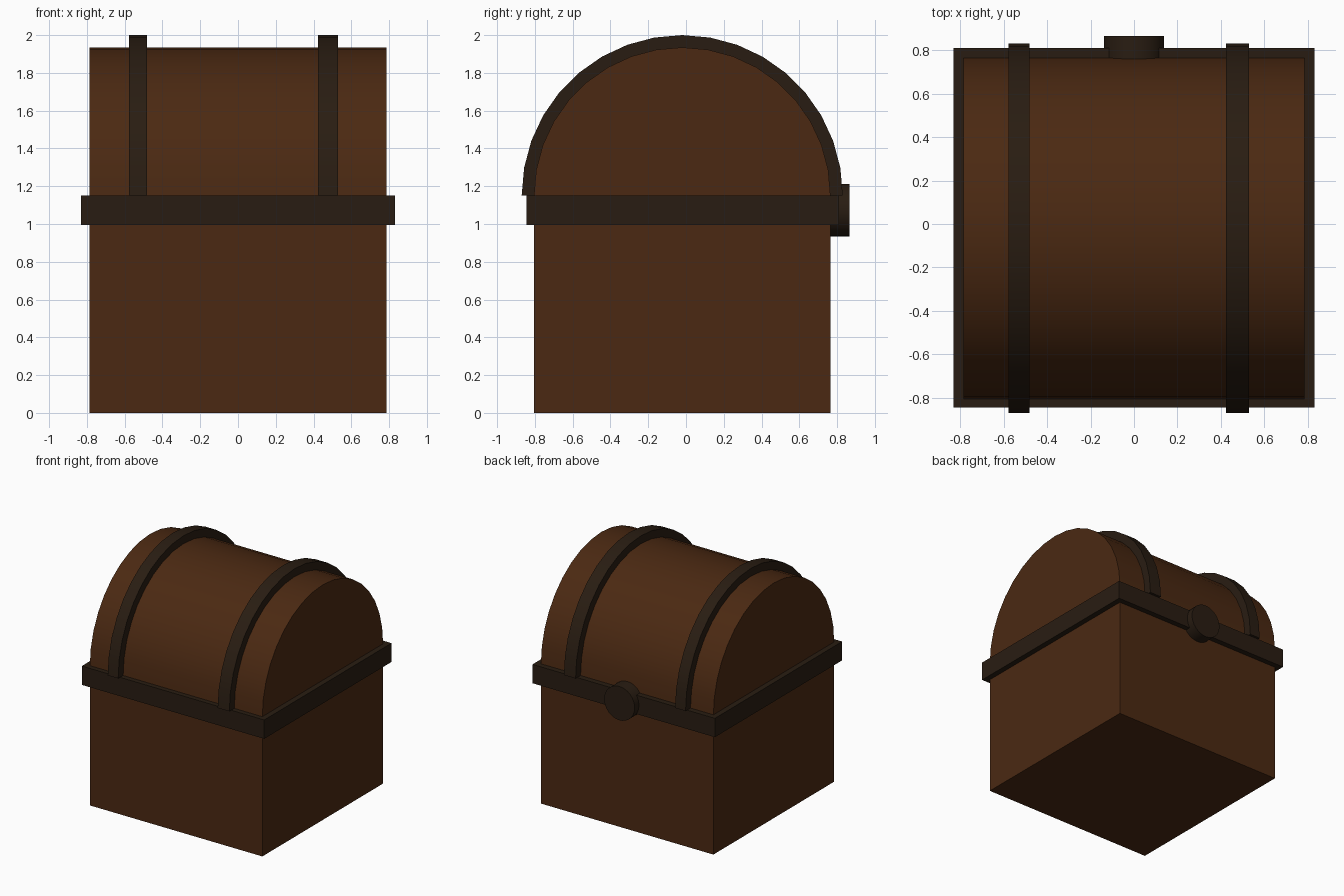
import bpy, bmesh
from math import pi, cos, sin, radians

if "Cube" in bpy.data.objects:
    bpy.data.objects.remove(bpy.data.objects["Cube"])

CY = -0.02      # depth centre of the chest
LID_Z = 1.15    # hinge height, centre of the lid arc
SEGS = 18       # facets along the half circle


def material(name, rgb):
    m = bpy.data.materials.new(name)
    m.diffuse_color = (*rgb, 1)
    m.use_nodes = True
    m.node_tree.nodes["Principled BSDF"].inputs["Base Color"].default_value = m.diffuse_color
    return m


wood = material("dark_wood", (0.07, 0.022, 0.006))
iron = material("dark_iron", (0.022, 0.012, 0.006))


def box(name, lo, hi, mat):
    bpy.ops.mesh.primitive_cube_add(size=1, location=[(a + b) / 2 for a, b in zip(lo, hi)])
    ob = bpy.context.object
    ob.name = name
    ob.scale = [b - a for a, b in zip(lo, hi)]
    bpy.ops.object.transform_apply(location=False, rotation=False, scale=True)
    ob.data.materials.append(mat)
    return ob


def arc(r):
    return [(CY + r * cos(pi * i / SEGS), LID_Z + r * sin(pi * i / SEGS)) for i in range(SEGS + 1)]


def arch(name, x0, x1, outer, mat, inner=None):
    """Half-round extrusion along x; a hollow band when inner is given."""
    bm = bmesh.new()
    rows = [[bm.verts.new((x0, y, z)) for y, z in arc(r)] for r in (outer, inner) if r]
    if inner:
        o, i = rows
        faces = [bm.faces.new((o[k], o[k + 1], i[k + 1], i[k])) for k in range(SEGS)]
    else:
        faces = [bm.faces.new(rows[0])]
    ext = bmesh.ops.extrude_face_region(bm, geom=faces, use_keep_orig=True)
    verts = [g for g in ext["geom"] if isinstance(g, bmesh.types.BMVert)]
    bmesh.ops.translate(bm, verts=verts, vec=(x1 - x0, 0, 0))
    bmesh.ops.recalc_face_normals(bm, faces=bm.faces)
    me = bpy.data.meshes.new(name)
    bm.to_mesh(me)
    bm.free()
    ob = bpy.data.objects.new(name, me)
    bpy.context.collection.objects.link(ob)
    me.materials.append(mat)
    smooth(ob)
    return ob


def smooth(ob):
    bpy.ops.object.select_all(action='DESELECT')
    ob.select_set(True)
    bpy.context.view_layer.objects.active = ob
    bpy.ops.object.shade_smooth_by_angle(angle=radians(30))


# Chest body and the iron rim around its mouth
box("chest_body", (-0.785, -0.805, 0), (0.785, 0.765, LID_Z - 0.01), wood)
box("rim", (-0.83, -0.845, 0.995), (0.83, 0.81, LID_Z), iron)

# Rounded lid with two iron bands
arch("lid", -0.785, 0.785, 0.785, wood)
arch("left_band", -0.577, -0.482, 0.85, iron, 0.78)
arch("right_band", 0.424, 0.53, 0.85, iron, 0.78)

# Round lock plate on the +y side
bpy.ops.mesh.primitive_cylinder_add(vertices=32, radius=0.139, depth=0.12,
                                    location=(0, 0.806, 1.073), rotation=(pi / 2, 0, 0))
lock = bpy.context.object
lock.name = "lock"
lock.data.materials.append(iron)
smooth(lock)
